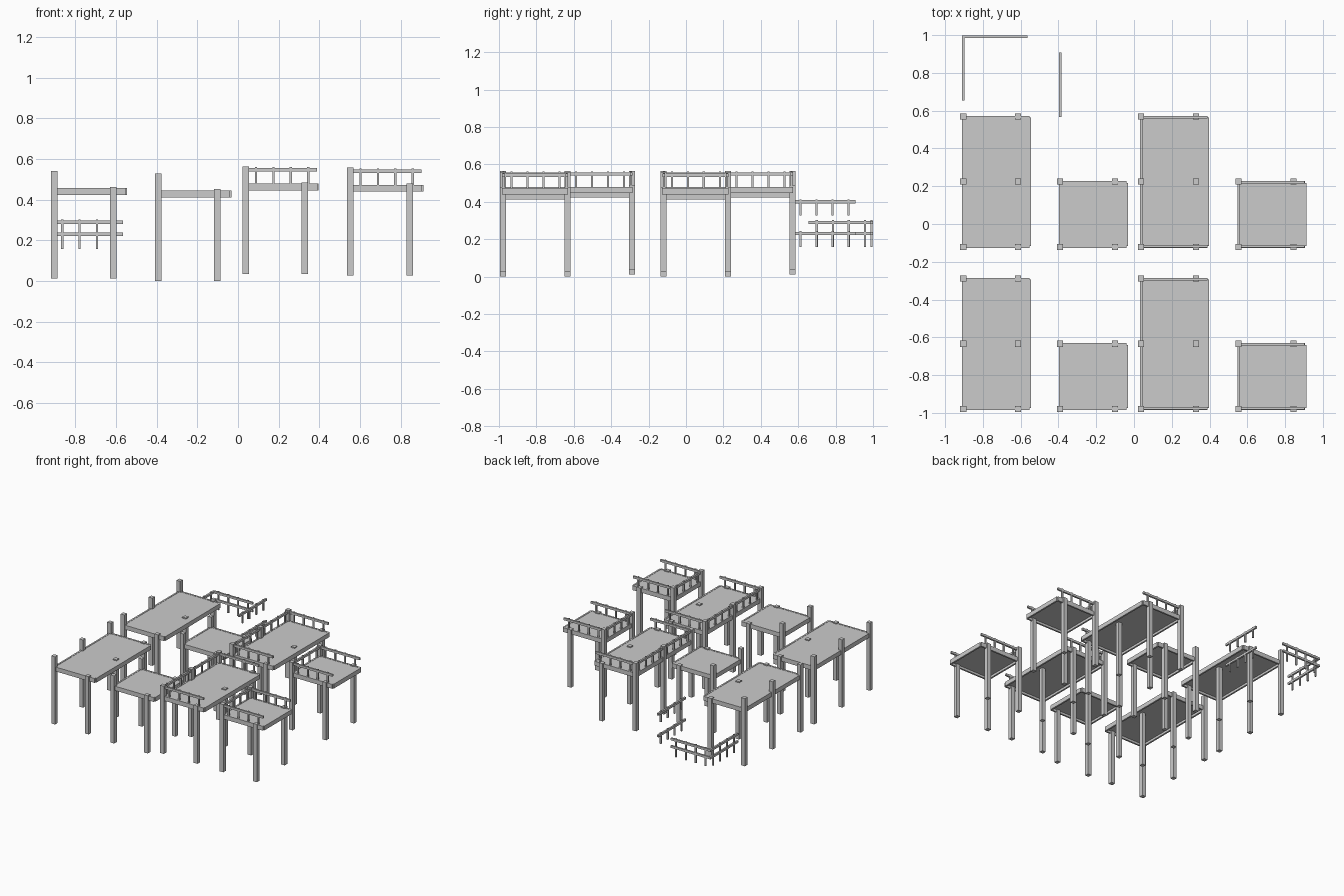
import bpy, bmesh
from mathutils import Matrix, Vector

if "Cube" in bpy.data.objects:
    bpy.data.objects.remove(bpy.data.objects["Cube"])

POST, RAIL_W, RAIL_H, BAL_W = 0.032, 0.014, 0.017, 0.011
SPAN = 0.345          # distance between posts along y
BALUSTERS = [0.045, 0.131, 0.216, 0.302]


def box(bm, x0, x1, y0, y1, z0, z1):
    c = Vector(((x0 + x1) / 2, (y0 + y1) / 2, (z0 + z1) / 2))
    s = Matrix.Diagonal((x1 - x0, y1 - y0, z1 - z0, 1))
    bmesh.ops.create_cube(bm, size=1, matrix=Matrix.Translation(c) @ s)


def part(name, boxes):
    bm = bmesh.new()
    for b in boxes:
        box(bm, *b)
    me = bpy.data.meshes.new(name)
    bm.to_mesh(me)
    bm.free()
    ob = bpy.data.objects.new(name, me)
    bpy.context.collection.objects.link(ob)
    return ob


# handrail starting at (x, y), rail top at z, running along one axis
def railing(name, x, y, z, axis, length=0.345):
    w, b = RAIL_W / 2, BAL_W / 2
    boxes = []
    if axis == 'x':
        boxes.append((x, x + length, y - w, y + w, z - RAIL_H, z))
    else:
        boxes.append((x - w, x + w, y, y + length, z - RAIL_H, z))
    for d in BALUSTERS:
        bx, by = (x + d, y) if axis == 'x' else (x, y + d)
        boxes.append((bx - b, bx + b, by - b, by + b, z - 0.081, z + 0.005))
    part(name, boxes)


# platform with tall posts on the left and short posts on the right
def platform(name, x, y, z, bays, railed):
    h, ys = POST / 2, [y + i * SPAN for i in range(bays + 1)]
    part(name + "_tall_posts", [(x - h, x + h, p - h, p + h, z, z + 0.53) for p in ys])
    part(name + "_short_posts",
         [(x + 0.291 - h, x + 0.291 + h, p - h, p + h, z, z + 0.452) for p in ys])
    # edge beams
    x0, x1, y0, y1 = x - 0.006, x + 0.352, ys[0] - 0.006, ys[-1] + 0.004
    t, lo, hi = 0.013, z + 0.412, z + 0.446
    part(name + "_beams", [
        (x0, x1, y0, y0 + t, lo, hi), (x0, x1, y1 - t, y1, lo, hi),
        (x0, x0 + t, y0 + t, y1 - t, lo, hi),
        (x1 - 0.006, x1 + 0.007, y0 + 0.01, y1 - 0.01, lo, hi)])
    # floor board
    part(name + "_floor", [(x0 + t, x1 - 0.006, y0 + t, y1 - t, hi - 0.016, hi - 0.002)])
    if railed:
        top = z + 0.522
        railing(name + "_front_rail", x + 0.005, ys[0] + 0.003, top, 'x')
        railing(name + "_back_rail", x + 0.005, ys[-1] - 0.004, top, 'x')
        for p in ys[:-1]:
            railing(name + "_side_rail", x + 0.001, p, top, 'y')


# four platform types, repeated in two rows
for row, y in (("front", -0.979), ("back", -0.121)):
    platform(row + "_long_platform", -0.904, y, 0.012, 2, False)
    platform(row + "_square_platform", -0.392, y, 0.0, 1, False)
    platform(row + "_long_railed_platform", 0.038, y, 0.034, 2, True)
    platform(row + "_square_railed_platform", 0.553, y, 0.028, 1, True)

# loose corner railings
for z in (0.297, 0.238):
    railing("corner_rail_x", -0.91, 0.992, z, 'x')
    railing("corner_rail_y", -0.904, 0.654, z, 'y')

# loose straight railings
for z in (0.408, 0.238):
    railing("straight_rail", -0.39, 0.567, z, 'y', 0.34)
